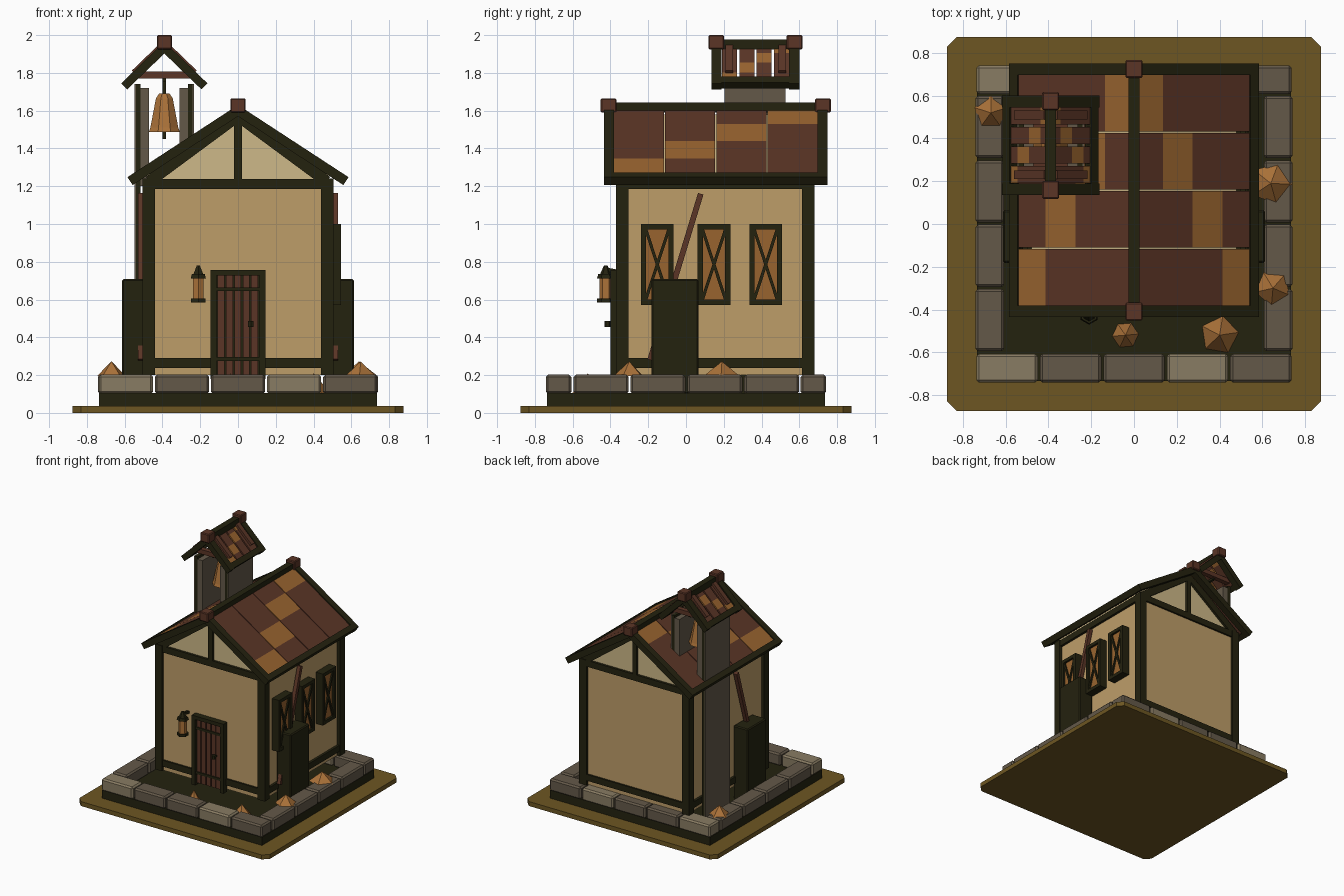
import bpy, bmesh, math
from mathutils import Vector, Matrix

if "Cube" in bpy.data.objects:
    bpy.data.objects.remove(bpy.data.objects["Cube"])


def mat(name, hexcol):
    m = bpy.data.materials.new(name)
    c = [int(hexcol[i:i + 2], 16) / 255 for i in (0, 2, 4)]
    m.diffuse_color = [((v + 0.055) / 1.055) ** 2.4 if v > 0.04 else v / 12.92 for v in c] + [1]
    m.use_nodes = True
    m.node_tree.nodes["Principled BSDF"].inputs["Base Color"].default_value = m.diffuse_color
    return m


GRASS = mat("dry_grass", "6d5622")
DARK = mat("dark_timber", "24220f")
BROWN = mat("brown_wood", "5b3526")
ORANGE = mat("orange_tile", "99642f")
COPPER = mat("copper_orange", "ab7239")
WALL = mat("tan_plaster", "be9e69")
CREAM = mat("cream_plaster", "cdb888")
STONE = mat("grey_stone", "645949")
PALE = mat("pale_stone", "897c63")


def finish(name, bm, m):
    bmesh.ops.recalc_face_normals(bm, faces=bm.faces)
    me = bpy.data.meshes.new(name)
    bm.to_mesh(me)
    bm.free()
    me.materials.append(m)
    ob = bpy.data.objects.new(name, me)
    bpy.context.collection.objects.link(ob)
    return ob


def box(name, x, y, z, m, bevel=0):
    bm = bmesh.new()
    bmesh.ops.create_cube(bm, size=1)
    for v in bm.verts:
        v.co = [(r[0] + r[1]) / 2 + c * (r[1] - r[0]) for r, c in zip((x, y, z), v.co)]
    if bevel:
        bmesh.ops.bevel(bm, geom=bm.edges[:], offset=bevel, segments=1, affect='EDGES')
    return finish(name, bm, m)


def beam(name, p, q, side, w, h, m):
    """Bar from p to q, w wide along side and h thick across it."""
    p, q = Vector(p), Vector(q)
    d = (q - p).normalized()
    s = Vector(side)
    n = d.cross(s).normalized()
    rot = Matrix((d * (q - p).length, s * w, n * h)).transposed().to_4x4()
    bm = bmesh.new()
    bmesh.ops.create_cube(bm, size=1, matrix=Matrix.Translation((p + q) / 2) @ rot)
    return finish(name, bm, m)


def prism(name, pts, a, b, to3d, m):
    bm = bmesh.new()
    f = bm.faces.new([bm.verts.new(to3d(u, v, a)) for u, v in pts])
    ext = bmesh.ops.extrude_face_region(bm, geom=[f])['geom']
    off = Vector(to3d(0, 0, b)) - Vector(to3d(0, 0, a))
    bmesh.ops.translate(bm, vec=off, verts=[g for g in ext if isinstance(g, bmesh.types.BMVert)])
    return finish(name, bm, m)


def cone(name, loc, r1, r2, h, n, m, turn=0):
    bm = bmesh.new()
    mt = Matrix.Translation(Vector(loc) + Vector((0, 0, h / 2))) @ Matrix.Rotation(turn, 4, 'Z')
    bmesh.ops.create_cone(bm, cap_ends=True, segments=n, radius1=r1, radius2=r2, depth=h, matrix=mt)
    return finish(name, bm, m)


def roof(name, cx, y0, y1, top, half, eave, tile_half, gap, thick):
    """Tiled gable roof; outer slope line runs from top to eave height."""
    Y = (0, 1, 0)
    drop = (top - eave) / half
    for s in (-1, 1):
        n = Vector((s * drop, 0, 1)).normalized()

        def at(u, y, off):
            return Vector((cx + s * u, y, top - drop * u)) + n * off
        for y in (y0 + 0.027, y1 - 0.027):
            beam(name + "_rafter", at(0, y, -thick / 2), at(half, y, -thick / 2), Y, 0.054, thick, DARK)
        e = half - 0.02
        beam(name + "_eave", at(e, y0 + 0.05, -thick / 2), at(e, y1 - 0.05, -thick / 2),
             n, thick, 0.045, DARK)
        # four strips of four tiles with one orange tile stepping up the slope
        ya, w, r = y0 + 0.05, (y1 - y0 - 0.1) / 4, tile_half / 4
        for i in range(4):
            yc = ya + w * (i + 0.5)
            for k in range(4):
                beam(name + "_tile", at(k * r, yc, -0.02), at((k + 1) * r, yc, -0.02), Y,
                     w - gap, 0.02, ORANGE if k == 3 - i else BROWN)
    box(name + "_ridge", (cx - 0.026, cx + 0.026), (y0 + 0.02, y1 - 0.02), (top - 0.04, top + 0.012), DARK)
    for y in (y0 + 0.025, y1 - 0.025):
        box(name + "_finial", (cx - 0.04, cx + 0.04), (y - 0.042, y + 0.042),
            (top - 0.04, top + 0.035), BROWN, 0.006)


# ground plate and plinth
g, c = 0.875, 0.83
octagon = [(-g, -c), (-c, -g), (c, -g), (g, -c), (g, c), (c, g), (-c, g), (-g, c)]
prism("ground_plate", octagon, 0, 0.037, lambda u, v, w: (u, v, w), GRASS)
box("plinth", (-0.735, 0.735), (-0.735, 0.735), (0.037, 0.105), DARK)

# ring of kerb stones
for i in range(5):
    x = -0.742 + i * 0.2968
    for y in (-0.742, 0.607):
        box("kerb_stone", (x + 0.005, x + 0.292), (y, y + 0.135), (0.1, 0.202),
            PALE if i % 3 == 0 else STONE, 0.012)
for i in range(4):
    y = -0.6 + i * 0.301
    for x in (-0.742, 0.607):
        box("kerb_stone", (x, x + 0.135), (y + 0.005, y + 0.296), (0.1, 0.202), STONE, 0.012)

# house body with timber frame
F, B = -0.37, 0.68
box("house_walls", (-0.48, 0.48), (F + 0.02, B - 0.02), (0.2, 1.22), WALL)
attic = [(-0.48, 1.2), (0.48, 1.2), (0.48, 1.265), (0, 1.58), (-0.48, 1.265)]
prism("gable_wall", attic, F + 0.025, B - 0.025, lambda u, v, w: (u, w, v), CREAM)
for x in (-0.505, 0.44):
    for y in (F, B - 0.065):
        box("corner_post", (x, x + 0.065), (y, y + 0.065), (0.2, 1.24), DARK)
for z0, z1 in ((0.238, 0.29), (1.185, 1.237)):
    for y in (F + 0.005, B - 0.045):
        box("cross_beam", (-0.5, 0.5), (y, y + 0.04), (z0, z1), DARK)
    for x in (-0.5, 0.46):
        box("side_beam", (x, x + 0.04), (F + 0.03, B - 0.03), (z0, z1), DARK)
for y in (F + 0.02, B - 0.02):
    box("king_post", (-0.02, 0.02), (y - 0.015, y + 0.015), (1.23, 1.55), DARK)
    for s in (-1, 1):
        beam("gable_board", (0, y, 1.572), (s * 0.47, y, 1.225), (0, 1, 0), 0.03, 0.06, DARK)
roof("main_roof", 0, -0.435, 0.75, 1.63, 0.585, 1.248, 0.56, 0.006, 0.05)

# door
box("door_back", (-0.12, 0.12), (F - 0.005, F + 0.03), (0.2, 0.74), DARK)
for x in (-0.145, 0.113):
    box("door_jamb", (x, x + 0.032), (-0.4, F + 0.02), (0.18, 0.757), DARK)
box("door_lintel", (-0.145, 0.145), (-0.4, F + 0.02), (0.727, 0.757), DARK)
for i in range(5):
    x = -0.108 + i * 0.0445
    box("door_plank", (x, x + 0.036), (-0.386, F), (0.2, 0.728), BROWN)
for z in (0.285, 0.655):
    box("door_strap", (-0.113, 0.113), (-0.394, F), (z - 0.01, z + 0.01), DARK)
cone("door_knob", (0.068, -0.415, 0.455), 0.016, 0.016, 0.032, 6, DARK)
box("door_knob_stem", (0.06, 0.076), (-0.415, -0.38), (0.463, 0.479), DARK)

# lantern on its bracket
L = (-0.21, -0.425)
cone("lantern_base", (*L, 0.585), 0.045, 0.045, 0.02, 6, DARK)
cone("lantern_glass", (*L, 0.605), 0.033, 0.033, 0.11, 6, COPPER)
cone("lantern_cap", (*L, 0.712), 0.046, 0.04, 0.022, 6, DARK)
cone("lantern_top", (*L, 0.734), 0.03, 0.01, 0.045, 6, DARK)
beam("lantern_bracket", (-0.21, -0.425, 0.76), (-0.21, -0.345, 0.745), (1, 0, 0), 0.02, 0.02, DARK)

# three crossed windows on the right wall
for yc in (-0.152, 0.148, 0.422):
    ya, yb, za, zb = yc - 0.087, yc + 0.087, 0.572, 1.0
    box("window_pane", (0.475, 0.528), (ya + 0.01, yb - 0.01), (za + 0.01, zb - 0.01), ORANGE)
    for y in (ya, yb - 0.028):
        box("window_side", (0.475, 0.545), (y, y + 0.028), (za, zb), DARK)
    for z in (za, zb - 0.028):
        box("window_rail", (0.475, 0.545), (ya, yb), (z, z + 0.028), DARK)
    for s in (-1, 1):
        beam("window_cross", (0.532, yc - s * 0.062, za + 0.025), (0.532, yc + s * 0.062, zb - 0.025),
             (1, 0, 0), 0.014, 0.016, DARK)

# side buttresses and leaning poles
for s in (-1, 1):
    xs = sorted((s * 0.48, s * 0.613))
    box("buttress", xs, (-0.182, 0.065), (0.1, 0.71), DARK, 0.008)
    beam("leaning_pole", (s * 0.515, -0.19, 0.28), (s * 0.515, 0.078, 1.16), (1, 0, 0), 0.03, 0.03, BROWN)

# bell tower
T, TY = -0.39, 0.37
for s, low in ((-1, 0.1), (1, 1.25)):
    def span(a, b):
        return sorted((T + s * a, T + s * b))
    yr = (0.205, 0.528)
    box("tower_inner_wall", span(0.08, 0.125), yr, (1.2, 1.72), STONE)
    box("tower_post", span(0.125, 0.15), yr, (low, 1.74), DARK)
    box("tower_cladding", span(0.15, 0.158), yr, (low, 1.74), STONE)
roof("tower_roof", T, 0.135, 0.6, 1.965, 0.228, 1.745, 0.215, 0.012, 0.045)
for y in (0.23, 0.51):
    box("tower_tie", (T - 0.145, T + 0.145), (y - 0.02, y + 0.02), (1.77, 1.807), BROWN)
    for s in (-1, 1):
        beam("tower_batten", (T + s * 0.025, y, 1.94), (T + s * 0.165, y, 1.805),
             (0, 1, 0), 0.04, 0.02, BROWN)
box("bell_axle", (T - 0.01, T + 0.01), (0.23, 0.51), (1.755, 1.775), DARK)
box("bell_rod", (T - 0.01, T + 0.01), (TY - 0.01, TY + 0.01), (1.45, 1.77), DARK)
cone("bell_lip", (T, TY, 1.488), 0.088, 0.08, 0.022, 8, COPPER, math.pi / 8)
cone("bell_body", (T, TY, 1.51), 0.08, 0.048, 0.155, 8, COPPER, math.pi / 8)
cone("bell_crown", (T, TY, 1.665), 0.048, 0.03, 0.025, 8, COPPER, math.pi / 8)

# leaf piles
for i, (x, y, z, r) in enumerate(((-0.67, 0.52, 0.195, 0.08), (0.64, 0.19, 0.195, 0.1),
                                  (0.65, -0.3, 0.195, 0.085), (-0.04, -0.52, 0.1, 0.065),
                                  (0.4, -0.52, 0.1, 0.095))):
    cone("leaf_pile", (x, y, z), r, 0, 0.078 if z > 0.15 else 0.11, 6 if i == 3 else 5, COPPER, i * 0.9)
